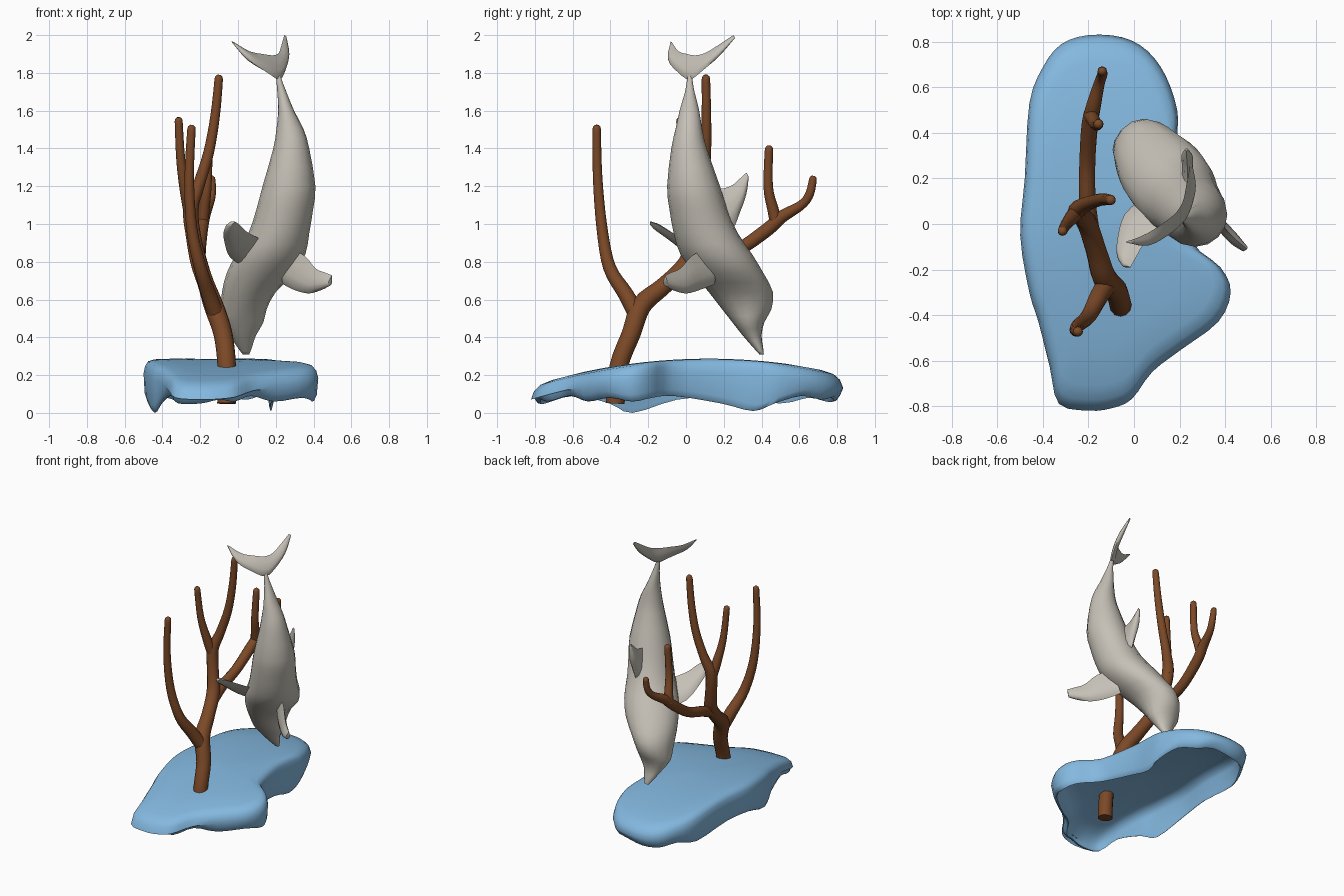
import bpy, bmesh, math
from mathutils import Vector as V


def material(name, rgb):
    m = bpy.data.materials.new(name)
    m.diffuse_color = (*rgb, 1)
    return m


BLUE = material("water blue", (0.23, 0.48, 0.74))
BROWN = material("branch brown", (0.20, 0.066, 0.02))
GREY = material("warm grey", (0.56, 0.53, 0.47))


def spline(pts, n, closed=False):
    """Catmull-Rom resampling of tuples of any length."""
    out, k = [], len(pts)
    get = (lambda i: pts[i % k]) if closed else (lambda i: pts[max(0, min(k - 1, i))])
    for i in range(k if closed else k - 1):
        for j in range(n):
            t = j / n
            a, b, c, d = get(i - 1), get(i), get(i + 1), get(i + 2)
            out.append(tuple(0.5 * (2 * q + (r - p) * t + (2 * p - 5 * q + 4 * r - s) * t * t
                                    + (3 * q - p - 3 * r + s) * t ** 3)
                             for p, q, r, s in zip(a, b, c, d)))
    if not closed:
        out.append(pts[-1])
    return out


def loft(name, rings, mat, angle=50):
    """Skin closed rings of equal length and cap both ends."""
    bm = bmesh.new()
    vs = [[bm.verts.new(p) for p in r] for r in rings]
    n = len(rings[0])
    for a, b in zip(vs, vs[1:]):
        for i in range(n):
            bm.faces.new((a[i], a[(i + 1) % n], b[(i + 1) % n], b[i]))
    bm.faces.new(vs[0][::-1])
    bm.faces.new(vs[-1])
    bmesh.ops.recalc_face_normals(bm, faces=bm.faces)
    me = bpy.data.meshes.new(name)
    bm.to_mesh(me)
    bm.free()
    ob = bpy.data.objects.new(name, me)
    bpy.context.collection.objects.link(ob)
    me.materials.append(mat)
    bpy.ops.object.select_all(action='DESELECT')
    ob.select_set(True)
    bpy.context.view_layer.objects.active = ob
    bpy.ops.object.shade_smooth_by_angle(angle=math.radians(angle))
    return ob


# Base: hollow shell with a wavy lower rim; outline points are x, y, rim height
outline = [(-.2, .83, .06), (-.05, .82, .08), (.06, .76, .07), (.14, .65, .09), (.19, .5, .05),
           (.19, .38, .01), (.19, .2, .05), (.25, -.07, .09), (.38, -.19, .08), (.425, -.3, .06),
           (.37, -.43, .08), (.21, -.55, .06), (.08, -.65, .09), (-.01, -.77, .06),
           (-.1, -.81, .07), (-.2, -.82, .05), (-.33, -.79, .05), (-.37, -.63, .09),
           (-.42, -.43, .05), (-.46, -.3, 0), (-.5, -.05, .07), (-.48, .2, .08),
           (-.46, .53, .05), (-.4, .69, .08), (-.32, .79, .06)]
rim = spline(outline, 3, True)
CX, CY = -.12, -.02


def top_z(y):
    return .287 - .16 * (y - .12) ** 2


def base_ring(s, drop=None, lift=0):
    ring = []
    for x, y, zb in rim:
        px, py = CX + (x - CX) * s, CY + (y - CY) * s
        ring.append((px, py, top_z(py) - drop if drop is not None else max(0, zb + lift)))
    return ring


loft("water_base", [base_ring(.02, .0), base_ring(.35, .0), base_ring(.65, .0), base_ring(.86, .003),
                    base_ring(.94, .012), base_ring(.98, .035), base_ring(1.0, .075),
                    base_ring(.985, None, .035), base_ring(.96, None, .005), base_ring(.94, None, 0),
                    base_ring(.925, None, .02), base_ring(.92, .08), base_ring(.86, .042),
                    base_ring(.75, .032), base_ring(.5, .03), base_ring(.02, .03)], BLUE, 60)


# Branches: tapered tubes; path points are x, y, z, radius
def tube(name, pts, sides=12):
    path = spline(pts, 4)
    rings = []
    for i, p in enumerate(path):
        t = (V(path[min(i + 1, len(path) - 1)][:3]) - V(path[max(i - 1, 0)][:3])).normalized()
        u = t.cross(V((1, 0, 0))).normalized()
        w = u.cross(t)
        c, r = V(p[:3]), p[3]
        steps = [(0, 1)]
        if i == len(path) - 1 and r < .03:      # rounded tip
            steps = [(-r, 1), (-r * .4, .85), (0, .4)]
        for d, k in steps:
            rings.append([c + t * d + (u * math.cos(a) + w * math.sin(a)) * r * k
                          for a in (2 * math.pi * j / sides for j in range(sides))])
    return loft(name, rings, BROWN)


tube("trunk", [(-.06, -.375, .05, .05), (-.06, -.355, .25, .049), (-.08, -.29, .42, .05),
               (-.13, -.235, .57, .053), (-.165, -.12, .67, .046), (-.205, .0, .79, .045),
               (-.235, .04, .93, .04), (-.25, .06, 1.08, .04), (-.21, .087, 1.2, .032),
               (-.155, .105, 1.38, .028), (-.12, .108, 1.58, .025), (-.1, .105, 1.79, .022)])
tube("left_branch", [(-.115, -.26, .52, .045), (-.155, -.32, .63, .041), (-.2, -.405, .77, .034),
                     (-.245, -.445, .98, .029), (-.258, -.468, 1.25, .025), (-.245, -.473, 1.525, .022)])
tube("back_upright_branch", [(-.245, .06, 1.03, .036), (-.272, .03, 1.15, .032), (-.302, -.008, 1.33, .024),
                             (-.315, -.033, 1.565, .021)])
tube("right_branch", [(-.19, -.04, .74, .04), (-.205, .1, .8, .037), (-.205, .27, .86, .035),
                      (-.195, .43, .97, .036), (-.18, .51, 1.04, .033), (-.155, .61, 1.1, .025),
                      (-.14, .655, 1.16, .023), (-.14, .675, 1.255, .02)])
tube("right_branch_fork", [(-.19, .48, 1.0, .034), (-.18, .46, 1.08, .03), (-.165, .435, 1.2, .025),
                           (-.155, .44, 1.415, .022)])

# Dolphin body: horizontal slices given as z, x range, y range
slices = [(.31, .025, .06, .388, .412), (.35, -.005, .075, .352, .408), (.41, -.045, .095, .3, .4),
          (.48, -.09, .135, .245, .415), (.55, -.092, .152, .19, .452), (.64, -.085, .20, .12, .46),
          (.74, -.06, .30, .04, .41), (.84, -.01, .357, -.03, .35), (.95, .055, .377, -.065, .275),
          (1.08, .098, .398, -.088, .218), (1.2, .13, .41, -.1, .18), (1.4, .187, .377, -.078, .11),
          (1.5, .203, .348, -.056, .086), (1.6, .213, .297, -.034, .07), (1.7, .208, .256, -.005, .045),
          (1.76, .203, .233, .005, .035), (1.80, .2, .222, .015, .032)]
body = []
for z, x0, x1, y0, y1 in spline(slices, 2):
    body.append([((x0 + x1) / 2 + (x1 - x0) / 2 * math.cos(a), (y0 + y1) / 2 + (y1 - y0) / 2 * math.sin(a), z)
                 for a in (math.tau * j / 16 for j in range(16))])
loft("dolphin_body", body, GREY, 70)


# Fins: lens-shaped sections between a leading and a trailing edge
def fin(name, stations, thick):
    st = spline([tuple(a) + tuple(b) for a, b in stations], 3)
    edge = [(V(s[:3]), V(s[3:])) for s in st]
    mids = [(a + b) / 2 for a, b in edge]
    rings = []
    for i, (a, b) in enumerate(edge):
        span = mids[min(i + 1, len(mids) - 1)] - mids[max(i - 1, 0)]
        n = (b - a).cross(span).normalized()
        h = min(thick, (b - a).length * .25)
        lens = [(0, 0), (.12, .7), (.35, 1), (.7, .6), (1, 0), (.7, -.6), (.35, -1), (.12, -.7)]
        rings.append([a.lerp(b, f) + n * h * k for f, k in lens])
    return loft(name, rings, GREY, 70)


fin("tail_fluke", [((-.035, -.08, 1.965), (-.02, -.075, 1.962)),
                   ((.055, -.095, 1.87), (.06, -.04, 1.915)),
                   ((.15, -.045, 1.805), (.13, .005, 1.9)),
                   ((.218, .018, 1.765), (.185, .05, 1.893)),
                   ((.25, .085, 1.81), (.215, .1, 1.905)),
                   ((.268, .175, 1.89), (.228, .16, 1.94)),
                   ((.255, .26, 1.985), (.245, .25, 2.0))], .017)
fin("dorsal_fin", [((.235, .12, .93), (.235, .05, 1.2)),
                   ((.235, .24, .97), (.235, .16, 1.185)),
                   ((.235, .285, 1.06), (.235, .235, 1.2)),
                   ((.232, .32, 1.16), (.232, .285, 1.24)),
                   ((.23, .332, 1.25), (.23, .32, 1.272))], .025)
fin("right_flipper", [((.24, .15, .68), (.28, .1, .87)),
                      ((.3, .07, .65), (.355, .03, .83)),
                      ((.375, .0, .632), (.41, -.03, .765)),
                      ((.44, -.07, .65), (.455, -.075, .745)),
                      ((.485, -.11, .672), (.497, -.11, .728))], .025)
fin("left_flipper", [((.05, .12, .77), (.16, .03, .9)),
                     ((-.04, .045, .82), (.1, -.03, .93)),
                     ((-.072, -.06, .905), (.045, -.085, .96)),
                     ((-.075, -.14, .965), (.01, -.145, .995)),
                     ((-.05, -.185, 1.0), (-.015, -.19, 1.012))], .02)
